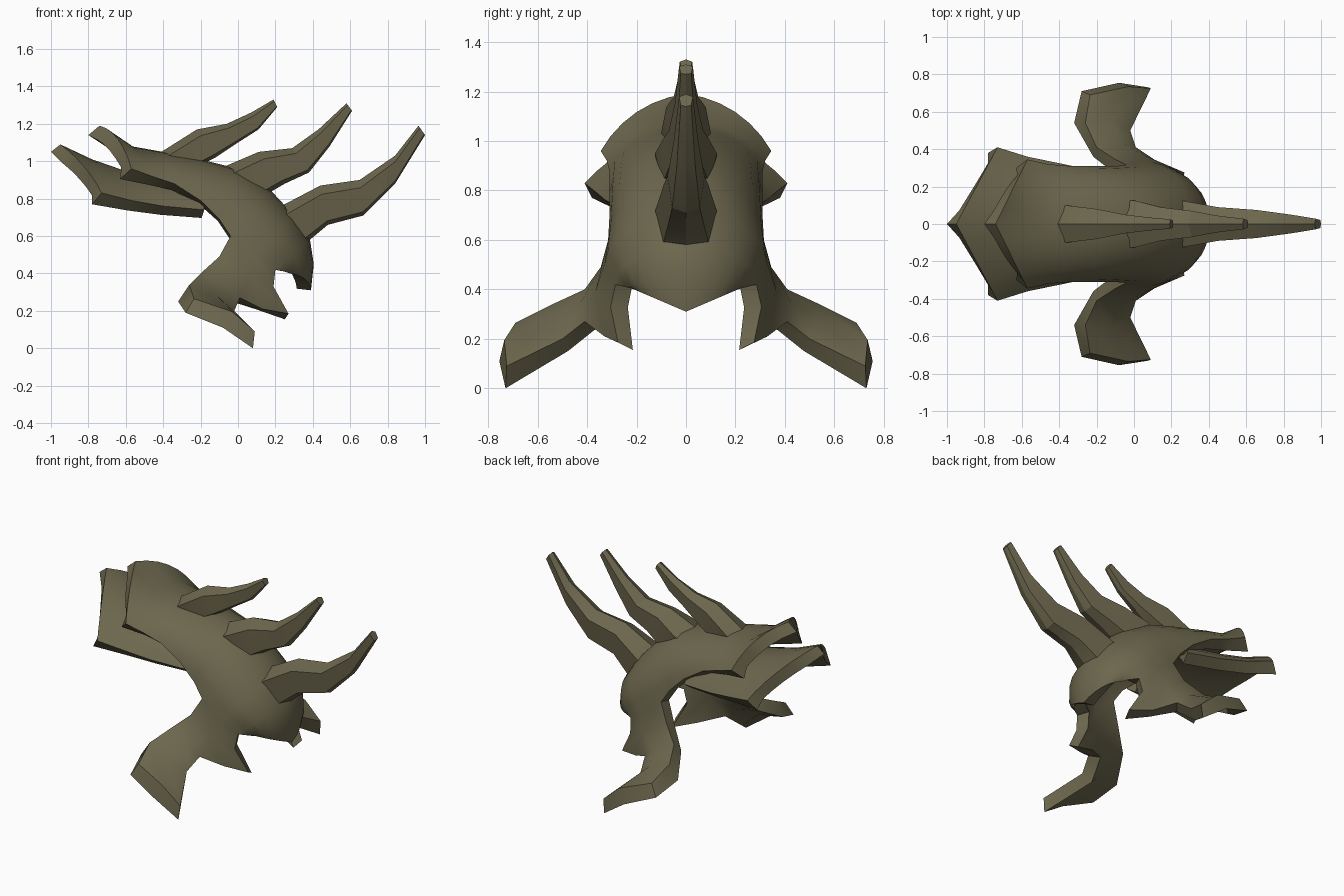
import bpy, bmesh, math
from mathutils import Vector

if "Cube" in bpy.data.objects:
    bpy.data.objects.remove(bpy.data.objects["Cube"])

olive = bpy.data.materials.new("dark olive")
olive.diffuse_color = (0.15, 0.135, 0.075, 1)
olive.use_nodes = True
olive.node_tree.nodes["Principled BSDF"].inputs["Base Color"].default_value = olive.diffuse_color
COLS = 6


def finish(name, bm):
    mesh = bpy.data.meshes.new(name)
    bm.to_mesh(mesh)
    bm.free()
    mesh.materials.append(olive)
    ob = bpy.data.objects.new(name, mesh)
    bpy.context.collection.objects.link(ob)
    bpy.ops.object.select_all(action='DESELECT')
    ob.select_set(True)
    bpy.context.view_layer.objects.active = ob
    return ob


def arc(ridge, edge, sweep, point_x=0, point_z=0):
    """Half arch from the ridge to a side edge; point_x, point_z straighten it to a peak."""
    tm = math.radians(sweep)
    pts = []
    for i in range(COLS + 1):
        t = tm * i / COLS
        w = (math.cos(t) - math.cos(tm)) / (1 - math.cos(tm))
        s = math.sin(t) / math.sin(tm)
        wx = w + (1 - s - w) * point_x
        wz = w + (1 - s - w) * point_z
        pts.append((edge[0] + (ridge[0] - edge[0]) * wx, edge[1] * s,
                    edge[2] + (ridge[1] - edge[2]) * wz))
    return pts


def loft(bm, rows):
    vs = [[bm.verts.new(p) for p in r] for r in rows]
    for a, b in zip(vs, vs[1:]):
        for i in range(len(a) - 1):
            bm.faces.new((a[i], a[i + 1], b[i + 1], b[i]))


def plate(name, bm, thickness, corners):
    """Weld the half sheet, face it outward, mirror it, thicken it and pull out its corners."""
    bmesh.ops.remove_doubles(bm, verts=bm.verts, dist=0.002)
    bmesh.ops.recalc_face_normals(bm, faces=bm.faces)
    bm.faces.ensure_lookup_table()
    if bm.faces[0].normal.z < 0:
        bmesh.ops.reverse_faces(bm, faces=bm.faces)
    ob = finish(name, bm)
    m = ob.modifiers.new("mirror", 'MIRROR')
    m.use_axis = (False, True, False)
    m.merge_threshold = 0.003
    s = ob.modifiers.new("thickness", 'SOLIDIFY')
    s.thickness = thickness
    s.offset = -1
    for mod in ("mirror", "thickness"):
        bpy.ops.object.modifier_apply(modifier=mod)
    for x, y, z in corners:
        for side in (1, -1):
            target = Vector((x, side * y, z))
            v = min(ob.data.vertices, key=lambda q: (q.co - target).length)
            v.co = target
    bpy.ops.object.shade_smooth_by_angle(angle=math.radians(42))


# Curved shell: ridge (x, z), side edge (x, y, z), sweep of the arch, peaks
f0, m0, r0 = (-0.04, 0.315, 0.60), (0.10, 0.33, 0.50), (0.20, 0.285, 0.42)
shell = [
    ((-0.74, 1.19), (-0.57, 0.345, 0.96), 60, 1, 0.15),
    ((-0.57, 1.08), (-0.46, 0.32, 0.92), 68, 0.5),
    ((-0.40, 1.05), (-0.34, 0.31, 0.88), 78),
    ((-0.20, 1.01), (-0.20, 0.31, 0.79), 86),
    ((0.00, 0.96), (-0.10, 0.31, 0.69), 90),
    ((0.17, 0.85), f0, 90),
    ((0.30, 0.71), m0, 88),
    ((0.385, 0.58), r0, 88),
    ((0.405, 0.45), (0.25, 0.245, 0.41), 85, 0, 0.5),
    ((0.39, 0.31), (0.28, 0.21, 0.40), 80, 0, 1),
]
bm = bmesh.new()
loft(bm, [arc(*r) for r in shell])

# Splayed side legs, each section running front, middle, rear
f1, m1, r1 = (-0.10, 0.345, 0.49), (0.06, 0.365, 0.395), (0.19, 0.305, 0.33)
f2, m2, r2 = (-0.20, 0.41, 0.40), (-0.06, 0.43, 0.34), (0.01, 0.41, 0.27)
loft(bm, [(f0, m0, r0), (f1, m1, r1)])
loft(bm, [(f1, m1), (f2, m2)])
loft(bm, [(f2, m2, r2),
          ((-0.26, 0.54, 0.34), (-0.12, 0.555, 0.29), (-0.02, 0.50, 0.20)),
          ((-0.235, 0.69, 0.265), (-0.03, 0.735, 0.195), (0.09, 0.725, 0.09))])

# Inner fang beside each leg
heel, tip = (0.13, 0.33, 0.21), (0.27, 0.275, 0.185)
loft(bm, [(m1, r1), (heel, tip)])
loft(bm, [(m1, heel), (m2, r2)])
plate("shell_with_legs", bm, 0.077, [
    (0.08, 0.73, 0.0), (-0.08, 0.755, 0.11), (-0.28, 0.71, 0.19), (-0.32, 0.54, 0.25),
    (0.25, 0.215, 0.155), (-0.80, 0.0, 1.14), (-0.63, 0.30, 0.905)])

# Lower front flap
flap = [
    ((-0.95, 1.09), (-0.73, 0.41, 0.83), 60, 1, 0.6),
    ((-0.78, 1.01), (-0.57, 0.36, 0.79), 62, 0.8, 0.4),
    ((-0.55, 0.93), (-0.40, 0.325, 0.76), 68, 0.4),
    ((-0.20, 0.89), (-0.18, 0.28, 0.74), 75),
]
bm = bmesh.new()
loft(bm, [arc(*r) for r in flap])
plate("lower_flap", bm, 0.075, [(-1.0, 0.0, 1.05), (-0.78, 0.38, 0.77)])


def spike(name, stations):
    """Tapering spike; each station is top x, z, bottom x, z, half width."""
    first, second = stations[0], stations[1]
    root = [a - 0.25 * (b - a) for a, b in zip(first, second)]
    root[4] = first[4]
    bm = bmesh.new()
    rings = []
    for tx, tz, bx, bz, w in [root] + stations:
        top, bot = Vector((tx, 0, tz)), Vector((bx, 0, bz))
        ring = []
        for side, depth in ((0, 0), (1, .22), (.75, .9), (0, 1), (-.75, .9), (-1, .22)):
            p = top.lerp(bot, depth)
            p.y = side * w
            ring.append(bm.verts.new(p))
        rings.append(ring)
    for a, b in zip(rings, rings[1:]):
        for i in range(6):
            j = (i + 1) % 6
            bm.faces.new((a[i], a[j], b[j], b[i]))
    bm.faces.new(rings[0])
    bm.faces.new(rings[-1])
    bmesh.ops.recalc_face_normals(bm, faces=bm.faces)
    finish(name, bm)
    bpy.ops.object.shade_smooth_by_angle(angle=math.radians(25))


# Row of three swept-back spikes along the ridge
spike("upper_spike", [
    [-0.41, 1.05, -0.20, 0.98, 0.10], [-0.22, 1.17, -0.12, 1.02, 0.08],
    [-0.06, 1.20, 0.00, 1.10, 0.05], [0.07, 1.26, 0.11, 1.17, 0.035],
    [0.19, 1.33, 0.21, 1.29, 0.025]])
spike("middle_spike", [
    [-0.03, 0.99, 0.13, 0.81, 0.125], [0.11, 1.05, 0.25, 0.88, 0.09],
    [0.29, 1.07, 0.38, 0.94, 0.07], [0.43, 1.17, 0.49, 1.08, 0.045],
    [0.58, 1.31, 0.61, 1.27, 0.028]])
spike("rear_spike", [
    [0.23, 0.76, 0.36, 0.56, 0.125], [0.44, 0.87, 0.48, 0.66, 0.09],
    [0.65, 0.90, 0.67, 0.71, 0.075], [0.84, 1.03, 0.84, 0.88, 0.05],
    [0.965, 1.19, 1.0, 1.14, 0.028]])
